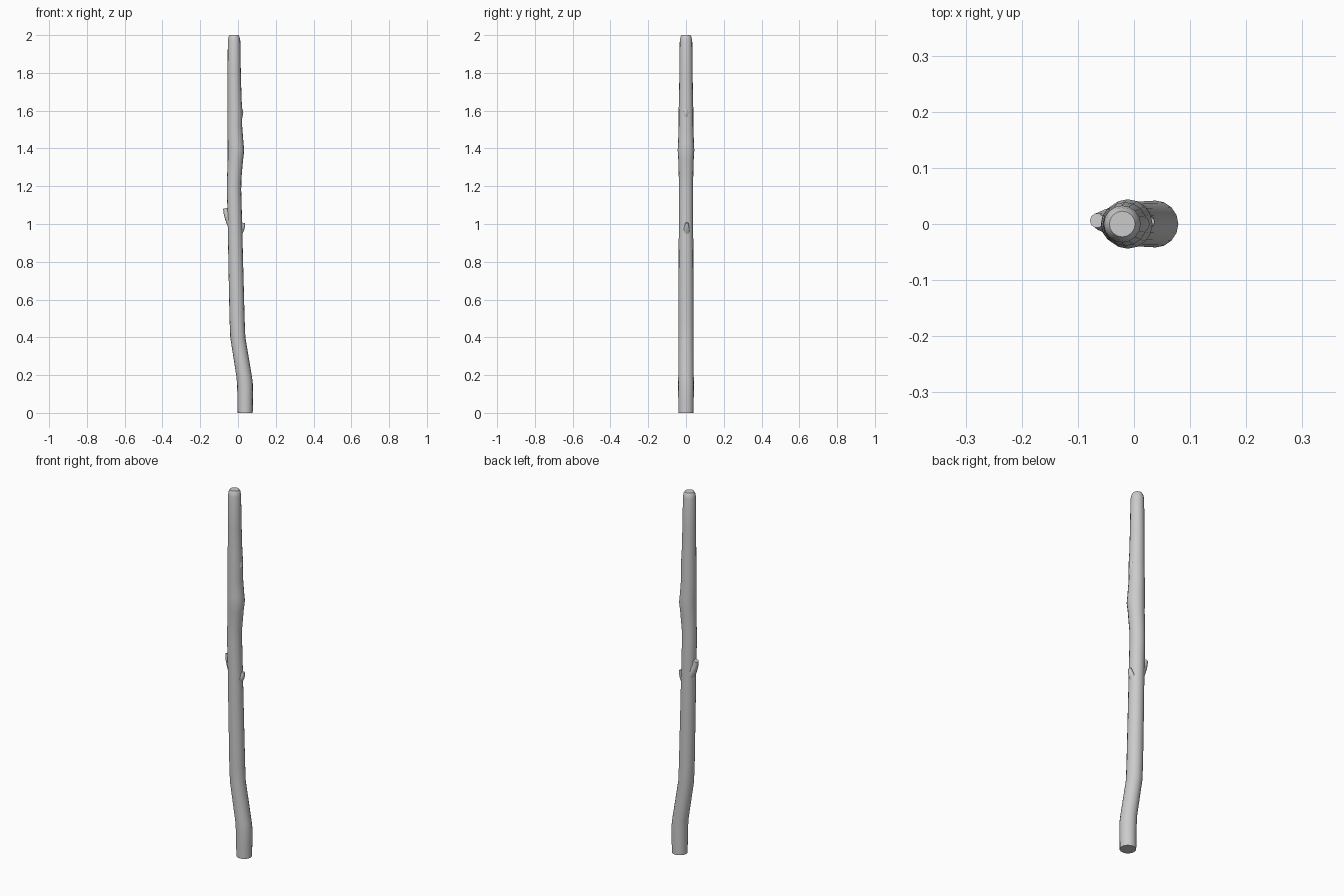
import bpy, bmesh, math
from mathutils import Vector

def tube(name, rings, sides=16, horizontal=False):
    """Loft circles along a path; each ring is (x, y, z, radius)."""
    bm = bmesh.new()
    pts = [Vector(r[:3]) for r in rings]
    loops = []
    for i, p in enumerate(pts):
        d = pts[min(i + 1, len(pts) - 1)] - pts[max(i - 1, 0)]
        if horizontal:
            d = Vector((0, 0, 1))
        v = Vector((0, 1, 0))
        u = v.cross(d).normalized()
        v = d.cross(u).normalized()
        loops.append([bm.verts.new(p + rings[i][3] * (
            u * math.cos(2 * math.pi * k / sides) + v * math.sin(2 * math.pi * k / sides)))
            for k in range(sides)])
    for a, b in zip(loops, loops[1:]):
        for k in range(sides):
            n = (k + 1) % sides
            bm.faces.new((a[k], a[n], b[n], b[k]))
    bm.faces.new(loops[0][::-1])
    bm.faces.new(loops[-1])
    bmesh.ops.recalc_face_normals(bm, faces=bm.faces)
    me = bpy.data.meshes.new(name)
    bm.to_mesh(me)
    bm.free()
    ob = bpy.data.objects.new(name, me)
    bpy.context.collection.objects.link(ob)
    bpy.ops.object.select_all(action='DESELECT')
    bpy.context.view_layer.objects.active = ob
    ob.select_set(True)
    bpy.ops.object.shade_smooth_by_angle(angle=math.radians(50))
    return ob

# main crooked shaft: x, y, z, radius
tube("shaft", [
    (0.038, 0, 0.00, 0.040), (0.038, 0, 0.08, 0.041), (0.037, 0, 0.15, 0.042),
    (0.033, 0, 0.19, 0.041), (-0.001, 0, 0.40, 0.040), (-0.005, 0, 0.50, 0.040),
    (-0.012, 0, 0.80, 0.039), (-0.016, 0, 1.00, 0.038), (-0.021, 0, 1.18, 0.038),
    (-0.020, 0, 1.24, 0.038), (-0.014, 0, 1.34, 0.041), (-0.011, 0, 1.39, 0.044),
    (-0.013, 0, 1.43, 0.042), (-0.017, 0, 1.52, 0.039), (-0.016, 0, 1.60, 0.039),
    (-0.018, 0, 1.66, 0.037), (-0.020, 0, 1.80, 0.035), (-0.021, 0, 1.97, 0.033),
    (-0.021, 0, 1.99, 0.029), (-0.021, 0, 2.00, 0.023)], horizontal=True)

# broken twig on the left
tube("left_twig", [(-0.030, 0.004, 1.00, 0.028), (-0.049, 0.005, 1.032, 0.021),
                   (-0.060, 0.005, 1.055, 0.016), (-0.066, 0.006, 1.083, 0.013)], 10)

# broken twig on the right
tube("right_twig", [(0.005, 0.003, 0.955, 0.020), (0.018, 0.004, 0.975, 0.016),
                    (0.026, 0.004, 0.990, 0.012), (0.029, 0.004, 1.006, 0.008)], 10)

# low knot near the top
tube("upper_knot", [(0.005, 0, 1.545, 0.012), (0.010, 0, 1.575, 0.015),
                    (0.012, 0, 1.592, 0.016), (0.010, 0, 1.612, 0.012),
                    (0.004, 0, 1.635, 0.006)], 10)
